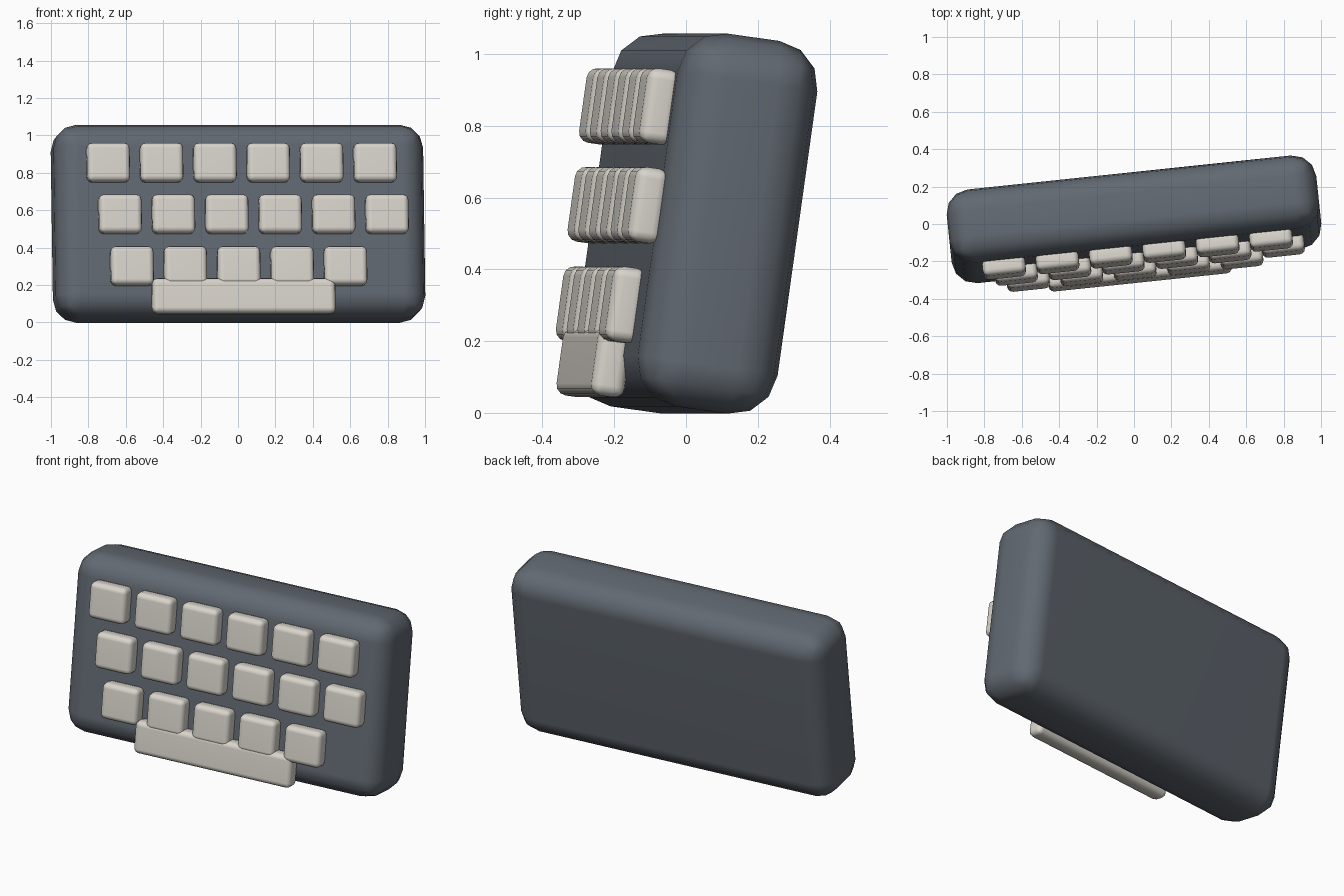
import bpy, bmesh, math
from mathutils import Matrix, Vector, Euler

if "Cube" in bpy.data.objects:
    bpy.data.objects.remove(bpy.data.objects["Cube"])


def material(name, rgb):
    m = bpy.data.materials.new(name)
    m.diffuse_color = (*rgb, 1)
    m.use_nodes = True
    m.node_tree.nodes["Principled BSDF"].inputs["Base Color"].default_value = m.diffuse_color
    return m


SLATE = material("slate grey", (0.12, 0.14, 0.165))
CREAM = material("warm cream", (0.69, 0.66, 0.60))

# Whole keyboard leans back and is turned slightly
POSE = Matrix.Translation((0, 0.025, 0.5275)) @ \
    Euler((math.radians(-8), 0, math.radians(6))).to_matrix().to_4x4()


def rounded_box(name, centre, size, radius, segments, mat):
    bm = bmesh.new()
    bmesh.ops.create_cube(bm, size=1)
    bmesh.ops.scale(bm, vec=Vector(size), verts=bm.verts)
    bmesh.ops.bevel(bm, geom=bm.edges[:], offset=radius, segments=segments,
                    profile=0.5, affect='EDGES', clamp_overlap=True)
    for f in bm.faces:
        f.smooth = True
    mesh = bpy.data.meshes.new(name)
    bm.to_mesh(mesh)
    bm.free()
    mesh.materials.append(mat)
    obj = bpy.data.objects.new(name, mesh)
    obj.matrix_world = POSE @ Matrix.Translation(centre)
    bpy.context.collection.objects.link(obj)
    # Keep the broad faces flat in shading
    obj.modifiers.new("weighted", 'WEIGHTED_NORMAL')
    return obj


# Body slab
rounded_box("body", (0, 0, 0), (1.987, 0.396, 1.049), 0.125, 3, SLATE)

# Key rows: (height, sideways stagger, number of keys)
PITCH = 0.287
KEY_Y, KEY_DEPTH = -0.2265, 0.095
for r, (z, stagger, count) in enumerate([(0.298, 0, 6), (0.02, 0.06, 6), (-0.26, 0.12, 5)]):
    for i in range(count):
        x = (i - 2.5) * PITCH + stagger
        rounded_box(f"key_row{r + 1}_{i + 1}", (x, KEY_Y, z),
                    (0.23, KEY_DEPTH, 0.21), 0.03, 3, CREAM)

# Space bar
rounded_box("space_bar", (0, KEY_Y, -0.423), (0.985, KEY_DEPTH, 0.19), 0.03, 3, CREAM)
